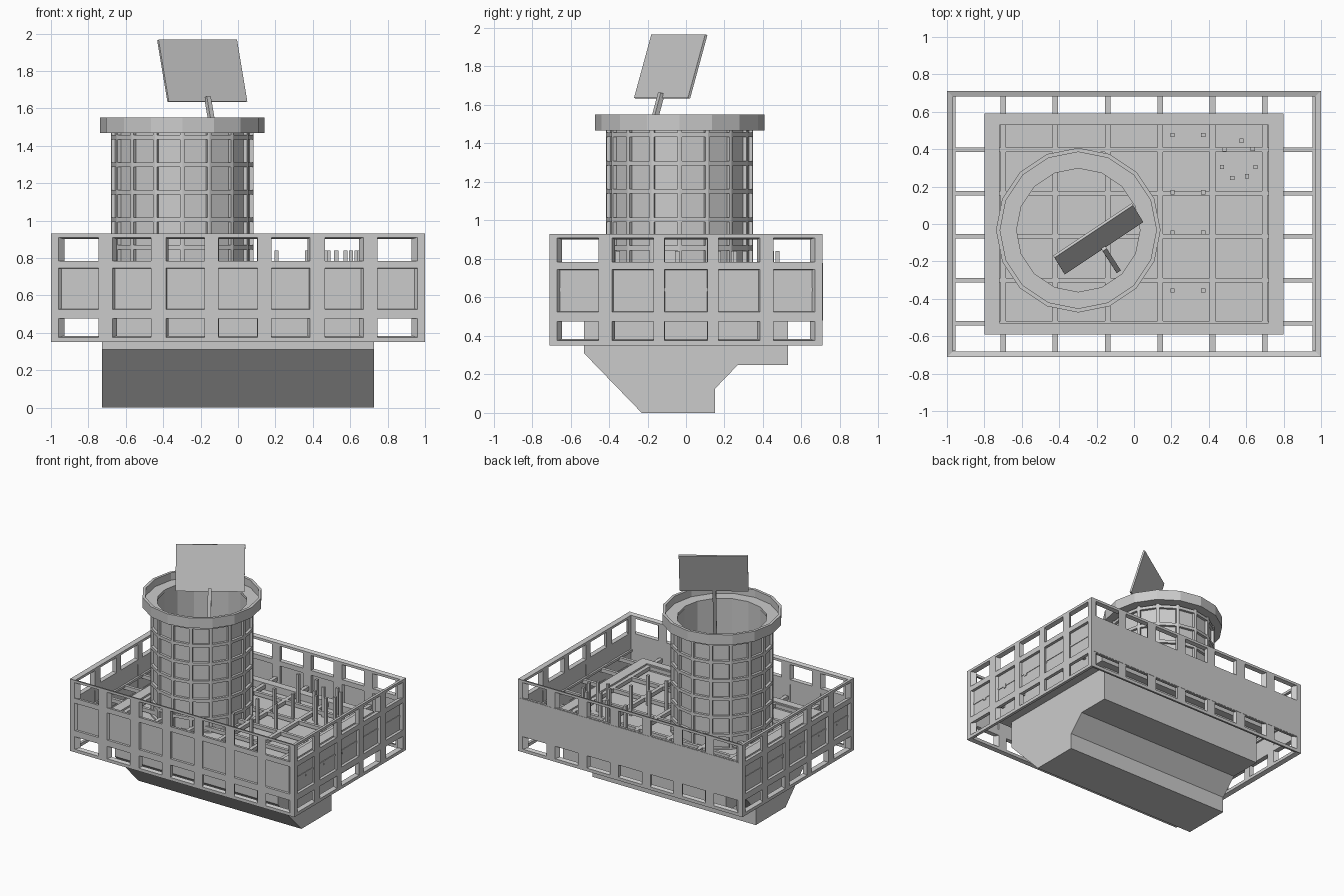
import bpy, bmesh, math
from mathutils import Vector, Matrix

if "Cube" in bpy.data.objects:
    bpy.data.objects.remove(bpy.data.objects["Cube"])


def finish(name, bm):
    bmesh.ops.recalc_face_normals(bm, faces=bm.faces[:])
    me = bpy.data.meshes.new(name)
    bm.to_mesh(me)
    bm.free()
    ob = bpy.data.objects.new(name, me)
    bpy.context.collection.objects.link(ob)
    return ob


def add_box(bm, lo, hi):
    lo, hi = Vector(lo), Vector(hi)
    m = Matrix.Translation((lo + hi) / 2) @ Matrix.Diagonal((hi - lo).to_4d())
    m[3][3] = 1
    bmesh.ops.create_cube(bm, size=1, matrix=m)


def boxes(name, items):
    bm = bmesh.new()
    for lo, hi in items:
        add_box(bm, lo, hi)
    return finish(name, bm)


def thicken(bm, scale, centre):
    # give a shell of faces depth by pulling a copy towards the centre
    bmesh.ops.remove_doubles(bm, verts=bm.verts[:], dist=1e-4)
    geo = bmesh.ops.extrude_face_region(bm, geom=bm.faces[:], use_keep_orig=True)["geom"]
    for v in geo:
        if isinstance(v, bmesh.types.BMVert):
            for i in range(3):
                v.co[i] = centre[i] + (v.co[i] - centre[i]) * scale[i]


def lathe(name, prof, n, centre):
    # closed profile of (radius, z) spun around the vertical axis
    bm = bmesh.new()
    rings = [[bm.verts.new((centre[0] + r * math.cos(2 * math.pi * i / n),
                            centre[1] + r * math.sin(2 * math.pi * i / n), z))
              for r, z in prof] for i in range(n)]
    k = len(prof)
    for i in range(n):
        a, b = rings[i], rings[(i + 1) % n]
        for j in range(k):
            bm.faces.new((a[j], b[j], b[(j + 1) % k], a[(j + 1) % k]))
    return finish(name, bm)


X, Y = 1.0, 0.71

# outer cage: four walls of posts and rails with three rows of openings
half_x = [0.105, 0.18, 0.385, 0.465, 0.67, 0.745, 0.96]
half_y = [0.113, 0.17, 0.385, 0.455, 0.67]
us = {X: [-X] + [-v for v in reversed(half_x)] + half_x + [X],
      Y: [-Y] + [-v for v in reversed(half_y)] + half_y + [Y]}
zs = [0.35, 0.375, 0.475, 0.525, 0.745, 0.785, 0.91, 0.93]
bm = bmesh.new()
for size, place in ((X, lambda u, s, z: (u, s * Y, z)), (Y, lambda u, s, z: (s * X, u, z))):
    e = us[size]
    for s in (-1, 1):
        for i in range(len(e) - 1):
            for j in range(len(zs) - 1):
                if i % 2 and j % 2:
                    continue
                bm.faces.new([bm.verts.new(place(u, s, z)) for u, z in
                              ((e[i], zs[j]), (e[i + 1], zs[j]),
                               (e[i + 1], zs[j + 1]), (e[i], zs[j + 1]))])
thicken(bm, (0.967, 0.96, 0.967), (0, 0, 0.64))
finish("outer_cage", bm)

# wall panels behind the cage; the rear one sits flush outside
boxes("wall_panels", [
    ((-0.975, -0.695, 0.48), (0.975, -0.685, 0.78)),
    ((-0.98, 0.7, 0.48), (0.98, 0.712, 0.78)),
    ((-0.98, -0.695, 0.48), (-0.97, 0.7, 0.78)),
    ((0.97, -0.695, 0.48), (0.98, 0.7, 0.78))])

# lower hull: side profile extruded across
prof = [(-0.53, 0.6), (-0.53, 0.31), (-0.23, 0), (0.15, 0), (0.15, 0.125),
        (0.27, 0.25), (0.53, 0.25), (0.53, 0.6)]
bm = bmesh.new()
f = bm.faces.new([bm.verts.new((-0.727, y, z)) for y, z in prof])
ext = bmesh.ops.extrude_face_region(bm, geom=[f], use_keep_orig=True)["geom"]
bmesh.ops.translate(bm, vec=(1.454, 0, 0), verts=[v for v in ext if isinstance(v, bmesh.types.BMVert)])
finish("hull", bm)

# raised border round the deck
boxes("deck_border", [
    ((-0.8, -0.59, 0.52), (0.8, -0.53, 0.655)),
    ((-0.8, 0.53, 0.52), (0.8, 0.59, 0.655)),
    ((-0.8, -0.53, 0.52), (-0.72, 0.53, 0.655)),
    ((0.72, -0.53, 0.52), (0.8, 0.53, 0.655))])

# floor beams tying the deck to the walls, with ledges along the side walls
beams = [((x - 0.015, -0.69, 0.615), (x + 0.015, 0.705, 0.645))
         for x in (-0.7, -0.42, -0.14, 0.14, 0.42, 0.7)]
beams += [((-0.985, y - 0.012, 0.615), (0.985, y + 0.012, 0.645))
          for y in (-0.53, -0.3, -0.065, 0.165, 0.397)]
beams += [((min(s * 0.955, s * 0.984), -0.68, 0.63), (max(s * 0.955, s * 0.984), 0.7, 0.648))
          for s in (-1, 1)]
boxes("floor_beams", beams)

# small upright stakes on the deck: two rows and a circle of seven
spots = [(x, y) for x in (0.205, 0.37) for y in (0.475, 0.17, -0.045, -0.355)]
spots += [(0.575, 0.445), (0.635, 0.4), (0.65, 0.305), (0.605, 0.255),
          (0.525, 0.245), (0.47, 0.305), (0.483, 0.398)]
boxes("stakes", [((x - 0.011, y - 0.011, 0.59), (x + 0.011, y + 0.011, 0.84)) for x, y in spots])

# tower: open tube, outer lattice and crown
C = (-0.298, -0.033)
lathe("tower_tube", [(0.362, 0.59), (0.362, 1.48), (0.335, 1.48), (0.335, 0.59)], 16, C)
lathe("tower_crown", [(0.37, 1.468), (0.44, 1.468), (0.44, 1.55), (0.418, 1.55),
                      (0.418, 1.49), (0.33, 1.49), (0.33, 1.468)], 16, C)

levels = [0.6, 0.71, 0.857, 1.004, 1.151, 1.298, 1.445, 1.482]
bm = bmesh.new()
for i in range(16):
    a, b = (2 * math.pi * k / 16 for k in (i, i + 1))
    for z0, z1 in zip(levels, levels[1:]):
        bm.faces.new([bm.verts.new((C[0] + 0.382 * math.cos(t), C[1] + 0.382 * math.sin(t), z))
                      for t, z in ((a, z0), (b, z0), (b, z1), (a, z1))])
bmesh.ops.remove_doubles(bm, verts=bm.verts[:], dist=1e-4)
holes = bm.faces[:]
bmesh.ops.inset_individual(bm, faces=holes, thickness=0.012, use_even_offset=True)
bmesh.ops.delete(bm, geom=holes, context='FACES')
thicken(bm, (0.94, 0.94, 1), (C[0], C[1], 0))
finish("tower_lattice", bm)

# tilted flat antenna and its pole
u = Vector((0.42, 0.28, 0))
v = Vector((-0.055, 0.09, 0.33))
base = Vector((-0.37, -0.27, 1.637))
n = v.cross(u).normalized() * 0.014
bm = bmesh.new()
bmesh.ops.create_cube(bm, size=1)
for w in bm.verts:
    w.co = base + u * (w.co.x + 0.5) + v * (w.co.y + 0.5) + n * (w.co.z + 0.5)
finish("antenna_panel", bm)

top, foot = Vector((-0.163, -0.128, 1.66)), Vector((-0.088, -0.245, 1.22))
a = u.normalized() * 0.026
b = v.cross(u).normalized() * 0.026
bm = bmesh.new()
bmesh.ops.create_cube(bm, size=1)
for w in bm.verts:
    w.co = (top if w.co.z > 0 else foot) + a * w.co.x + b * w.co.y
finish("antenna_pole", bm)
